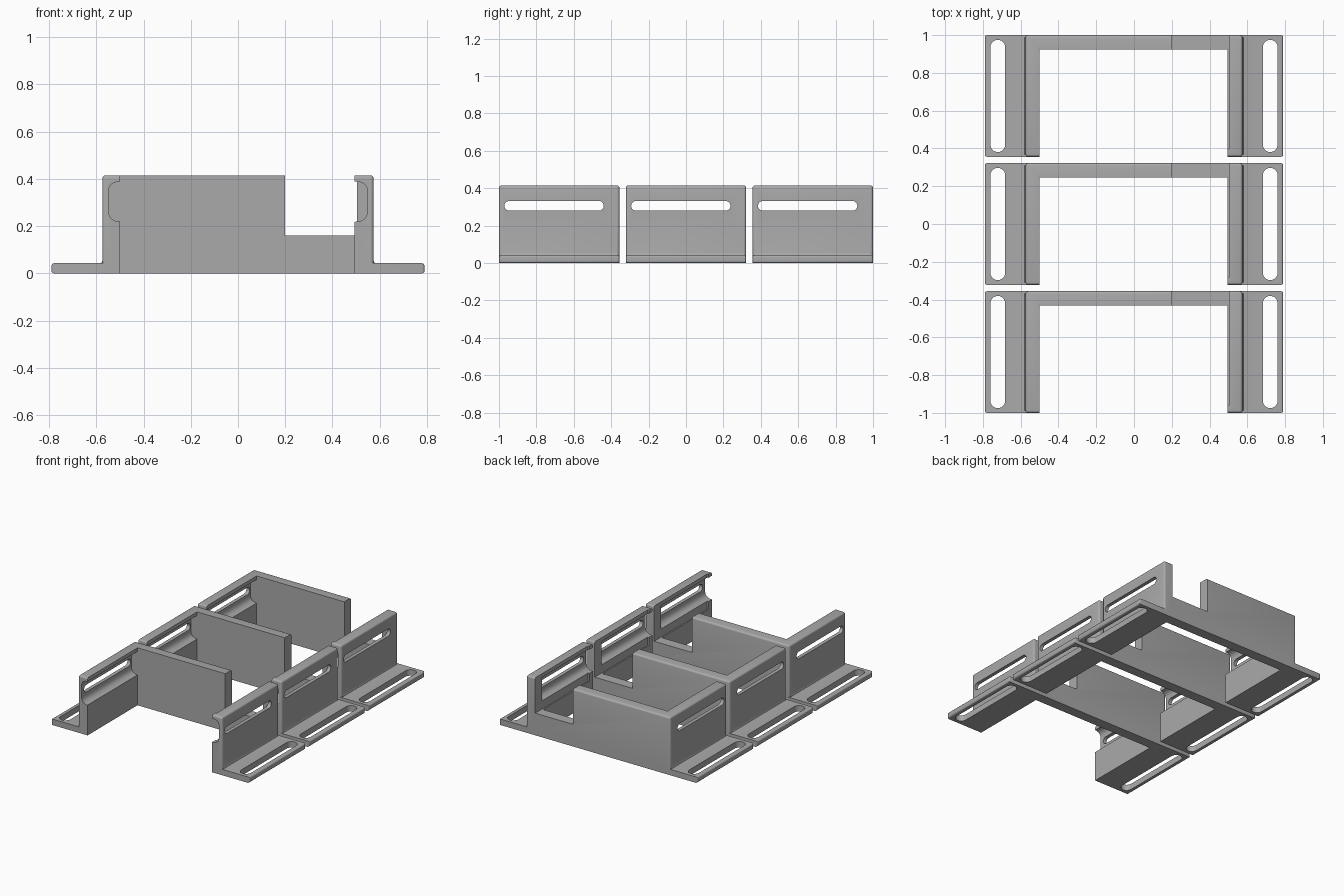
import bpy, bmesh
from math import pi, cos, sin

if "Cube" in bpy.data.objects:
    bpy.data.objects.remove(bpy.data.objects["Cube"], do_unlink=True)

grey = bpy.data.materials.new("plain_grey")
grey.use_nodes = True
grey.diffuse_color = (0.4, 0.4, 0.4, 1)
grey.node_tree.nodes["Principled BSDF"].inputs["Base Color"].default_value = (0.4, 0.4, 0.4, 1)

HALF = 0.322          # half depth of one bracket
INNER = HALF - 0.075  # inside of the rear wall
HEIGHT = 0.415
helpers = []


def add_object(name, bm):
    bmesh.ops.recalc_face_normals(bm, faces=bm.faces)
    mesh = bpy.data.meshes.new(name)
    bm.to_mesh(mesh)
    bm.free()
    mesh.materials.append(grey)
    obj = bpy.data.objects.new(name, mesh)
    bpy.context.collection.objects.link(obj)
    return obj


def box(name, x, y, z, radius=0, keep_round=None):
    """Box from ranges; edges whose midpoint passes keep_round are rounded."""
    bm = bmesh.new()
    bmesh.ops.create_cube(bm, size=1)
    for v in bm.verts:
        v.co = [r[0] if c < 0 else r[1] for c, r in zip(v.co, (x, y, z))]
    if radius:
        edges = [e for e in bm.edges if keep_round((e.verts[0].co + e.verts[1].co) / 2)]
        bmesh.ops.bevel(bm, geom=edges, offset=radius, segments=4, profile=0.5, affect='EDGES')
    return add_object(name, bm)


def prism(name, points, axis, lo, hi):
    """Extrude a 2D outline along the given axis."""
    bm = bmesh.new()
    verts = []
    for p in points:
        co = list(p)
        co.insert(axis, lo)
        verts.append(bm.verts.new(co))
    face = bm.faces.new(verts)
    moved = bmesh.ops.extrude_face_region(bm, geom=[face])["geom"]
    shift = [0, 0, 0]
    shift[axis] = hi - lo
    bmesh.ops.translate(bm, vec=shift, verts=[g for g in moved if isinstance(g, bmesh.types.BMVert)])
    return add_object(name, bm)


def capsule(y0, y1, centre, r, steps=12):
    """Slot outline as (y, offset) pairs."""
    pts = []
    for end, start in ((y1 - r, -pi / 2), (y0 + r, pi / 2)):
        for i in range(steps + 1):
            a = start + pi * i / steps
            pts.append((end + r * cos(a), centre + r * sin(a)))
    return pts


def combine(target, other, operation):
    mod = target.modifiers.new(other.name, 'BOOLEAN')
    mod.operation = operation
    mod.solver = 'EXACT'
    mod.object = other
    other.hide_render = True
    helpers.append(other)


# Outer block, rounded except round its base
bracket = box("bracket_body", (-0.574, 0.574), (-HALF, HALF), (0, HEIGHT), 0.013, lambda m: m.z > 0.1)

# Open interior and the low section of the rear wall
combine(bracket, box("interior_cut", (-0.5, 0.494), (-1, INNER), (-1, 1)), 'DIFFERENCE')
combine(bracket, box("gap_cut", (0.2, 0.503), (-HALF + 0.04, 1), (0.16, 1)), 'DIFFERENCE')

# Flanges, rails and slots on both sides
groove = [(0.48, 0.217), (0.515, 0.22), (0.535, 0.23), (0.545, 0.245), (0.548, 0.265),
          (0.548, 0.35), (0.545, 0.365), (0.535, 0.379), (0.515, 0.387), (0.48, 0.39)]
fillet = [(0.56, 0.03), (0.59, 0.03), (0.588, 0.041), (0.579, 0.044), (0.574, 0.055), (0.56, 0.055)]
for side, label in ((-1, "right"), (1, "left")):
    def mirror(points):
        return [(side * a, b) for a, b in points]

    flange = box(label + "_flange", sorted((side * 0.53, side * 0.79)), (-HALF, HALF), (0, 0.043), 0.012,
                 lambda m: side * m.x > 0.7)
    combine(bracket, flange, 'UNION')
    combine(bracket, prism(label + "_fillet", mirror(fillet), 1, -HALF + 0.013, HALF - 0.013), 'UNION')
    combine(bracket, prism(label + "_groove_cut", mirror(groove), 1, -1, INNER), 'DIFFERENCE')
    wall_slot = capsule(-0.293, 0.238, 0.306, 0.026)
    combine(bracket, prism(label + "_wall_slot_cut", wall_slot, 0, side * 0.52, side * 0.7), 'DIFFERENCE')
    base_slot = [(c, y) for y, c in capsule(-0.297, 0.297, side * 0.721, 0.039)]
    combine(bracket, prism(label + "_flange_slot_cut", base_slot, 2, -0.2, 0.2), 'DIFFERENCE')

# Bake the bracket and remove the cutters
bpy.context.view_layer.update()
baked = bpy.data.meshes.new_from_object(bracket.evaluated_get(bpy.context.evaluated_depsgraph_get()))
baked.materials.clear()
baked.materials.append(grey)
for obj in helpers + [bracket]:
    bpy.data.objects.remove(obj, do_unlink=True)

# Three brackets in a row
bpy.ops.object.select_all(action='DESELECT')
for name, y in (("front_bracket", -0.678), ("middle_bracket", 0), ("rear_bracket", 0.678)):
    obj = bpy.data.objects.new(name, baked.copy())
    obj.location.y = y
    bpy.context.collection.objects.link(obj)
    obj.select_set(True)
    bpy.context.view_layer.objects.active = obj
bpy.ops.object.shade_smooth_by_angle(angle=0.6)
